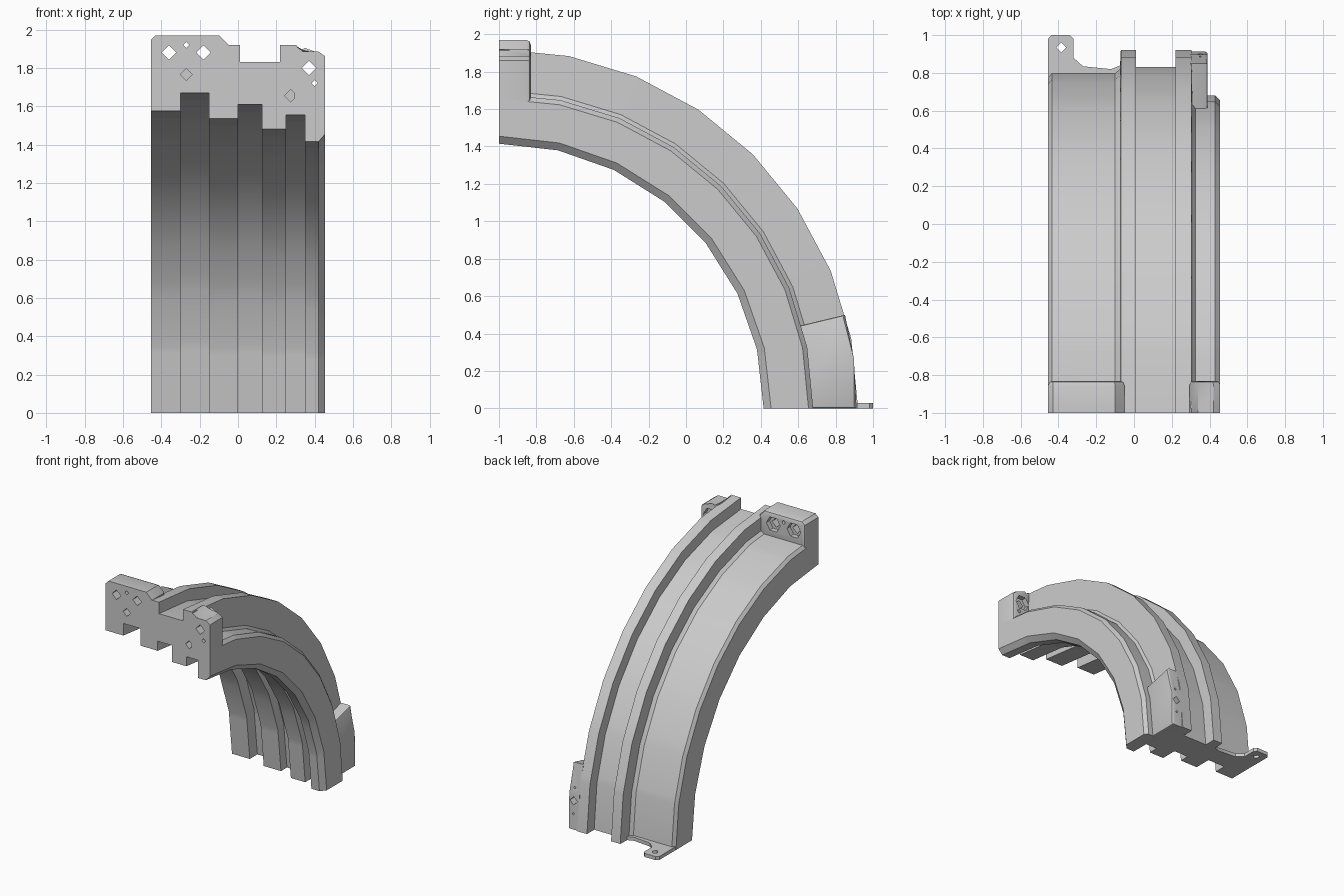
import bpy, bmesh
from math import sin, cos, pi, radians

if "Cube" in bpy.data.objects:
    bpy.data.objects.remove(bpy.data.objects["Cube"])

def finish(bm, name):
    bmesh.ops.recalc_face_normals(bm, faces=bm.faces)
    me = bpy.data.meshes.new(name)
    bm.to_mesh(me)
    bm.free()
    ob = bpy.data.objects.new(name, me)
    bpy.context.collection.objects.link(ob)
    return ob

def prism(name, pts, axis, lo, hi, bevel=0):
    """Extrude a 2D outline along an axis; optionally bevel the far cap."""
    place = {'x': lambda a, b, t: (t, a, b),
             'y': lambda a, b, t: (a, t, b),
             'z': lambda a, b, t: (a, b, t)}[axis]
    bm = bmesh.new()
    v0 = [bm.verts.new(place(a, b, lo)) for a, b in pts]
    v1 = [bm.verts.new(place(a, b, hi)) for a, b in pts]
    bm.faces.new(v0)
    cap = bm.faces.new(v1)
    n = len(pts)
    for i in range(n):
        j = (i + 1) % n
        bm.faces.new((v0[i], v0[j], v1[j], v1[i]))
    if bevel:
        bmesh.ops.bevel(bm, geom=list(cap.edges), offset=bevel, segments=2,
                        profile=0.5, affect='EDGES')
    return finish(bm, name)

def ngon(a, b, r, n=4):
    return [(a + r * cos(2 * pi * i / n), b + r * sin(2 * pi * i / n)) for i in range(n)]

# Cross-section (x, radius): channel, ribs and ledge outside, stepped underside inside
outer = [(-.455, 1.775), (-.435, 1.80), (-.10, 1.80), (-.075, 1.82), (-.07, 1.92),
         (.01, 1.92), (.01, 1.83), (.22, 1.83), (.22, 1.92), (.305, 1.92),
         (.31, 1.70), (.325, 1.68), (.43, 1.68), (.455, 1.655)]
inner = [(.455, 1.455), (.42, 1.415), (.35, 1.415), (.35, 1.555), (.25, 1.555),
         (.25, 1.48), (.125, 1.48), (.125, 1.61), (0, 1.61), (0, 1.535),
         (-.15, 1.535), (-.15, 1.67), (-.30, 1.67), (-.30, 1.575), (-.455, 1.575)]
section = [(x, r, 8) for x, r in outer] + [(x, r, 7) for x, r in inner]

def facet_radius(r, n, t):
    """Radius of an n-segment quarter polygon at angle t."""
    step = pi / 2 / n
    k = min(int(t / step + 1e-6), n - 1)
    return r * cos(step / 2) / cos(t - (k + .5) * step)

# Quarter arch, swept about the x axis through y = -1, z = 0
angles = sorted({round(k * pi / 2 / n, 6) for n in (7, 8) for k in range(n + 1)})
bm = bmesh.new()
rings = []
for t in angles:
    ring = []
    for x, r, n in section:
        q = facet_radius(r, n, t)
        ring.append(bm.verts.new((x, -1 + q * sin(t), max(0, q * cos(t)))))
    rings.append(ring)
for a, b in zip(rings, rings[1:]):
    for i in range(len(section)):
        j = (i + 1) % len(section)
        bm.faces.new((a[i], a[j], b[j], b[i]))
bm.faces.new(rings[0])
bm.faces.new(rings[-1])
arch = finish(bm, "arch_segment")

# End flanges at the upper end
left_flange = prism("left_flange", [(-.455, 1.75), (-.455, 1.945), (-.43, 1.97), (-.10, 1.97),
                    (-.05, 1.92), (-.05, 1.75)], 'y', -1, -.83, .025)
right_flange = prism("right_flange", [(.295, 1.64), (.295, 1.92), (.34, 1.885), (.42, 1.885),
                     (.455, 1.86), (.455, 1.64)], 'y', -1, -.83, .02)

# Foot block and bolt tab at the lower end
foot = prism("foot_block", [(.60, 0), (.912, 0), (.897, .27), (.85, .50), (.60, .44)],
             'x', .30, .39, .012)
tab = prism("bolt_tab", [(-.455, .78), (-.455, .98), (-.435, 1), (-.34, 1), (-.32, .98),
            (-.32, .88), (-.27, .835), (-.12, .82), (-.07, .84), (-.07, .78)], 'z', 0, .028)

# Holes: (x, z, radius, y start, y end) and bolt recesses
holes = [(-.36, 1.88, .038, -1.1, -.7), (-.18, 1.88, .038, -1.1, -.7),
         (-.27, 1.92, .016, -1.1, -.7), (.37, 1.80, .038, -1.1, -.7),
         (.40, 1.72, .016, -1.1, -.7), (-.27, 1.765, .032, -1.1, -.94),
         (.275, 1.655, .032, -1.1, -.94), (.35, .22, .032, .82, 1.1),
         (.35, .32, .01, .84, 1.1), (.35, .12, .01, .86, 1.1)]
cutters = [prism("hole_cutter", ngon(x, z, r), 'y', a, b) for x, z, r, a, b in holes]
for x, z in ((-.36, 1.88), (-.18, 1.88), (.37, 1.80)):
    cutters.append(prism("recess_cutter", ngon(x, z, .06, 6), 'y', -.87, -.7))
cutters.append(prism("hole_cutter", ngon(-.385, .935, .026), 'z', -.1, .1))

parts = [arch, left_flange, right_flange, foot, tab]
cuts = {arch: cutters[5:7], left_flange: cutters[:3] + [cutters[5]] + cutters[10:12],
        right_flange: cutters[3:5] + [cutters[12]], foot: cutters[7:10], tab: cutters[13:]}
for ob in parts:
    bpy.ops.object.select_all(action='DESELECT')
    ob.select_set(True)
    bpy.context.view_layer.objects.active = ob
    for c in cuts[ob]:
        m = ob.modifiers.new("cut", 'BOOLEAN')
        m.operation, m.solver, m.object = 'DIFFERENCE', 'EXACT', c
        bpy.ops.object.modifier_apply(modifier=m.name)
    bpy.ops.object.shade_smooth_by_angle(angle=radians(30))
for c in cutters:
    bpy.data.objects.remove(c)
